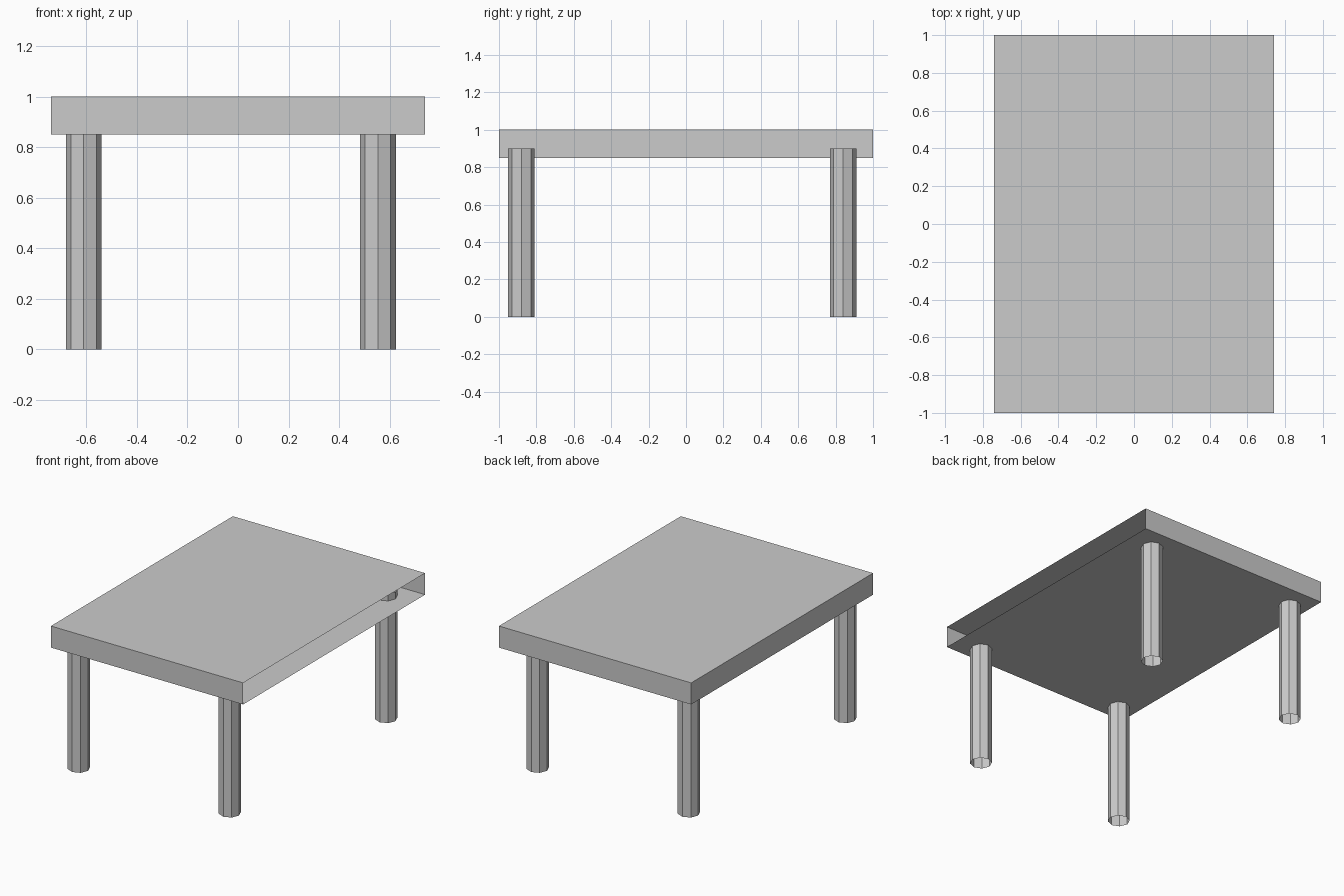
import bpy, bmesh

if "Cube" in bpy.data.objects:
    bpy.data.objects.remove(bpy.data.objects["Cube"])

def finish(bm, name, location):
    mesh = bpy.data.meshes.new(name)
    bm.to_mesh(mesh)
    bm.free()
    obj = bpy.data.objects.new(name, mesh)
    obj.location = location
    bpy.context.collection.objects.link(obj)
    return obj

# Hollow table top, open on the right (+x) side
bm = bmesh.new()
bmesh.ops.create_cube(bm, size=1)
bmesh.ops.scale(bm, vec=(1.48, 2.0, 0.15), verts=bm.verts)
bm.normal_update()
open_side = [f for f in bm.faces if f.normal.x > 0.9]
bmesh.ops.delete(bm, geom=open_side, context='FACES_ONLY')
finish(bm, "table_top", (0, 0, 0.925))

# Eight-sided open tube legs, reaching slightly into the top
def leg(name, x, y, radius=0.071, height=0.9):
    bm = bmesh.new()
    bmesh.ops.create_cone(bm, cap_ends=False, segments=8,
                          radius1=radius, radius2=radius, depth=height)
    finish(bm, name, (x, y, height / 2))

for side, x in (("left", -0.61), ("right", 0.553)):
    for end, y in (("front", -0.88), ("back", 0.84)):
        leg(f"{end}_{side}_leg", x, y)
